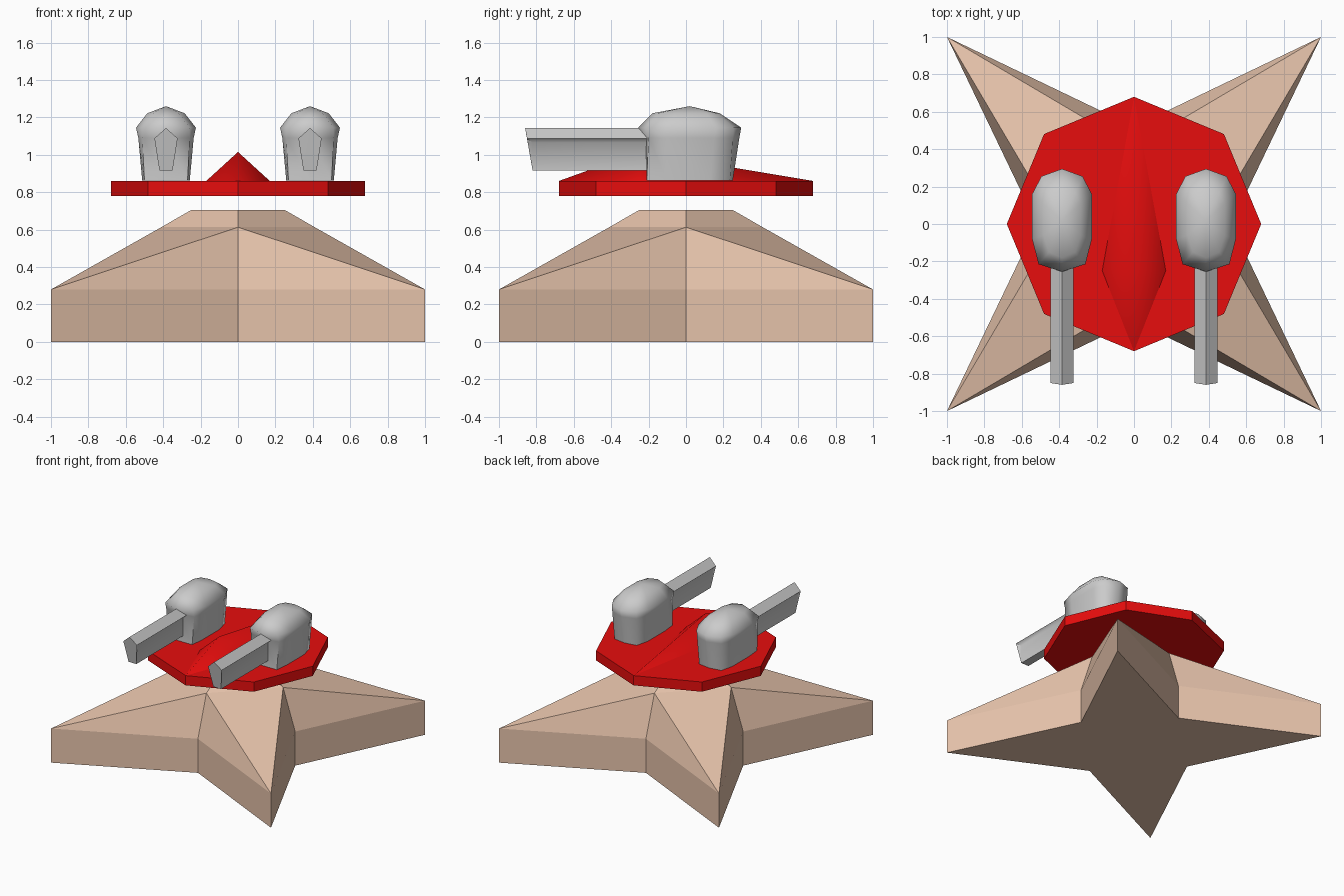
import bpy, bmesh, math

if "Cube" in bpy.data.objects:
    bpy.data.objects.remove(bpy.data.objects["Cube"])


def material(name, rgb):
    m = bpy.data.materials.new(name)
    m.diffuse_color = (*rgb, 1)
    m.use_nodes = True
    m.node_tree.nodes["Principled BSDF"].inputs["Base Color"].default_value = m.diffuse_color
    return m


TAN = material("tan", (0.8, 0.55, 0.41))
RED = material("red", (0.8, 0.004, 0.004))


def loft(name, rings, mat=None, angle=None, loc=(0, 0, 0), tris=False):
    """Bridge rings of equal length; a one-point ring makes an apex."""
    bm = bmesh.new()
    loops = [[bm.verts.new(p) for p in ring] for ring in rings]
    for a, b in zip(loops, loops[1:]):
        n = len(a)
        for i in range(n):
            j = (i + 1) % n
            if len(b) == 1:
                bm.faces.new((a[i], a[j], b[0]))
            else:
                bm.faces.new((a[i], a[j], b[j], b[i]))
    for ring in (loops[0], loops[-1]):
        if len(ring) > 2:
            bm.faces.new(ring)
    if tris:
        bmesh.ops.triangulate(bm, faces=[f for f in bm.faces if len(f.verts) > 4])
    bmesh.ops.recalc_face_normals(bm, faces=bm.faces)
    me = bpy.data.meshes.new(name)
    bm.to_mesh(me)
    bm.free()
    ob = bpy.data.objects.new(name, me)
    ob.location = loc
    bpy.context.collection.objects.link(ob)
    if mat:
        me.materials.append(mat)
    if angle:
        bpy.ops.object.select_all(action='DESELECT')
        ob.select_set(True)
        bpy.context.view_layer.objects.active = ob
        bpy.ops.object.shade_smooth_by_angle(angle=math.radians(angle))
    return ob


def mirrored(half, z):
    """Closed ring from right-half plan points listed back to front."""
    left = [(-x, y) for x, y in reversed(half) if x > 0]
    return [(x, y, z) for x, y in half + left]


# Star-shaped base wall
def star(z):
    pts = []
    for i in range(8):
        a, r = i * math.pi / 4, (0.52 if i % 2 == 0 else math.sqrt(2))
        pts.append((r * math.cos(a), r * math.sin(a), z))
    return pts


def diamond(r, z):
    return [(r, 0, z), (0, r, z), (-r, 0, z), (0, -r, z)]


# Star base: wall, sloping arms and raised centre
bm = bmesh.new()
low, high, mid, top = [[bm.verts.new(p) for p in ring] for ring in
                       (star(0), star(0.28), diamond(0.41, 0.613), diamond(0.25, 0.705))]
for i in range(8):
    j = (i + 1) % 8
    bm.faces.new((low[i], low[j], high[j], high[i]))
for i in range(4):
    j = (i + 1) % 4
    notch, tip, nxt = high[2 * i], high[2 * i + 1], high[(2 * i + 2) % 8]
    bm.faces.new((notch, tip, mid[i]))
    bm.faces.new((tip, mid[j], mid[i]))
    bm.faces.new((tip, nxt, mid[j]))
    bm.faces.new((mid[i], mid[j], top[j], top[i]))
bm.faces.new(low)
bm.faces.new(top)
bmesh.ops.recalc_face_normals(bm, faces=bm.faces)
mesh = bpy.data.meshes.new("star_base")
bm.to_mesh(mesh)
bm.free()
mesh.materials.append(TAN)
bpy.context.collection.objects.link(bpy.data.objects.new("star_base", mesh))

# Floating octagonal platform
octagon = [(0.68 * math.cos(i * math.pi / 4), 0.68 * math.sin(i * math.pi / 4)) for i in range(8)]
loft("platform", [[(x, y, z) for x, y in octagon] for z in (0.78, 0.86)], RED)

# Low ridge along the platform
loft("platform_ridge", [[(0, 0.68, 0.86), (0.17, -0.25, 0.86), (0, -0.68, 0.86), (-0.17, -0.25, 0.86)],
                        [(0, -0.25, 1.015)]], RED, 100)

# Turret shell: rings from floor to crown
shell = [
    mirrored([(0, 0.25), (0.10, 0.235), (0.127, 0.13), (0.127, -0.1), (0.115, -0.21), (0, -0.21)], 0.862),
    mirrored([(0, 0.285), (0.11, 0.25), (0.148, 0.15), (0.148, -0.1), (0.127, -0.2), (0, -0.215)], 1.09),
    mirrored([(0, 0.295), (0.11, 0.255), (0.16, 0.16), (0.16, -0.08), (0.125, -0.215), (0, -0.255)], 1.145),
    mirrored([(0, 0.18), (0.07, 0.165), (0.1, 0.11), (0.1, -0.06), (0.07, -0.15), (0, -0.18)], 1.222),
    [(0, 0.02, 1.26)],
]

# Barrel profile: x, z and y of the muzzle end
half = [(0, 1.143, -0.86), (0.062, 1.088, -0.85), (0.035, 1.065, -0.82), (0.035, 0.915, -0.82)]
profile = half + [(-x, z, y) for x, z, y in reversed(half) if x > 0]

for side, sx in (("left", -0.385), ("right", 0.385)):
    loft(side + "_turret", shell, None, 75, (sx, 0, 0))
    loft(side + "_barrel", [[(x, -0.15, z) for x, z, y in profile],
                            [(x, y, z) for x, z, y in profile]], None, 60, (sx, 0, 0), tris=True)
